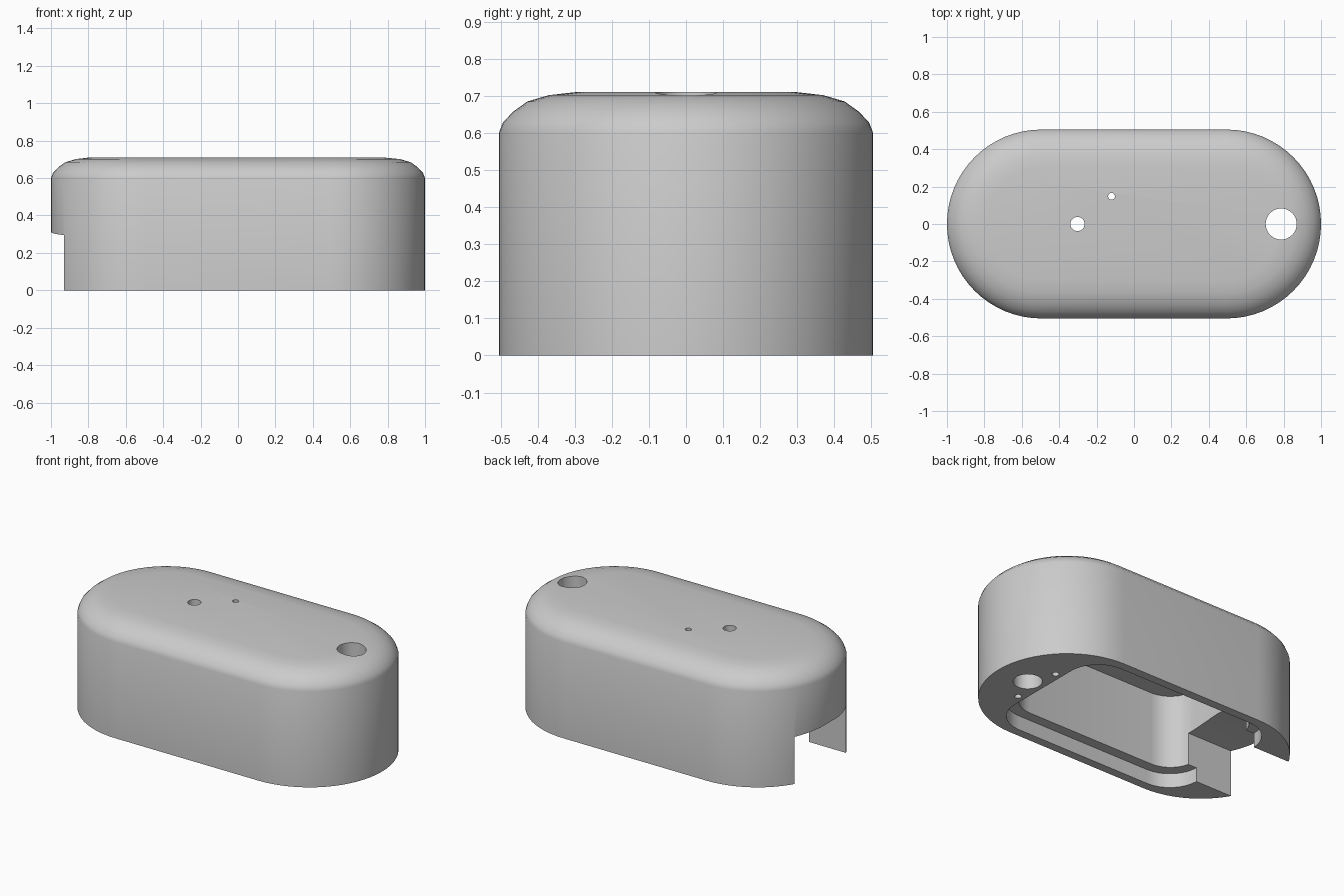
import bpy, bmesh, math

if "Cube" in bpy.data.objects:
    bpy.data.objects.remove(bpy.data.objects["Cube"], do_unlink=True)

grey = bpy.data.materials.new("plain grey")
grey.use_nodes = True
colour = (0.6, 0.6, 0.6, 1)
grey.diffuse_color = colour
grey.node_tree.nodes["Principled BSDF"].inputs["Base Color"].default_value = colour


def rounded_rect(half_x, half_y, radius, steps):
    """Counter-clockwise outline; radius == half_y gives a stadium."""
    points = []
    for quarter, (sx, sy) in enumerate([(1, 1), (-1, 1), (-1, -1), (1, -1)]):
        for i in range(steps + 1):
            a = (quarter + i / steps) * math.pi / 2
            p = (sx * (half_x - radius) + radius * math.cos(a),
                 sy * (half_y - radius) + radius * math.sin(a))
            if not points or math.dist(p, points[-1]) > 1e-5:
                points.append(p)
    if math.dist(points[0], points[-1]) < 1e-5:
        points.pop()
    return points


def loft(name, rings):
    """Solid through a list of equal rings of 3D points."""
    bm = bmesh.new()
    loops = [[bm.verts.new(p) for p in ring] for ring in rings]
    n = len(loops[0])
    for low, high in zip(loops, loops[1:]):
        for i in range(n):
            j = (i + 1) % n
            bm.faces.new((low[i], low[j], high[j], high[i]))
    bm.faces.new(loops[0][::-1])
    bm.faces.new(loops[-1])
    bmesh.ops.recalc_face_normals(bm, faces=bm.faces)
    mesh = bpy.data.meshes.new(name)
    bm.to_mesh(mesh)
    bm.free()
    obj = bpy.data.objects.new(name, mesh)
    bpy.context.collection.objects.link(obj)
    mesh.materials.append(grey)
    return obj


def prism(name, outline, z0, z1):
    return loft(name, [[(x, y, z) for x, y in outline] for z in (z0, z1)])


def round_hole(name, x, y, radius, z0, z1):
    outline = [(x + radius * math.cos(math.tau * i / 32),
                y + radius * math.sin(math.tau * i / 32)) for i in range(32)]
    return prism(name, outline, z0, z1)


# Stadium-shaped housing with a soft, wide rounded top edge
straight = 0.495
levels = [(0.505, 0), (0.505, 0.6), (0.494, 0.628), (0.467, 0.657),
          (0.428, 0.685), (0.37, 0.702), (0.3, 0.71)]
housing = loft("housing", [[(x, y, z) for x, y in
                            rounded_rect(straight + r, r, r, 16)]
                           for r, z in levels])

# Cable slot with a slightly peaked roof, open at the right end
slot_profile = [(-0.254, -0.1), (0.254, -0.1), (0.254, 0.295),
                (0, 0.312), (-0.254, 0.295)]

cutters = [
    prism("cavity_cutter", rounded_rect(0.62, 0.385, 0.17, 8), -0.1, 0.555),
    prism("lid_recess_cutter", rounded_rect(0.675, 0.45, 0.2, 8), -0.1, 0.09),
    loft("slot_cutter", [[(x, y, z) for y, z in slot_profile]
                         for x in (-1.1, -0.45)]),
    round_hole("large_hole_cutter", 0.787, 0, 0.083, -0.1, 0.8),
    round_hole("medium_hole_cutter", -0.302, 0, 0.038, 0.5, 0.8),
    round_hole("small_hole_cutter", -0.12, 0.148, 0.018, 0.5, 0.8),
]
# Blind screw holes beside the large hole
for side in (-1, 1):
    cutters.append(round_hole("screw_hole_cutter", 0.72, side * 0.165,
                              0.02, -0.1, 0.3))

for cutter in cutters:
    cutter.hide_render = True
    cut = housing.modifiers.new(cutter.name, 'BOOLEAN')
    cut.operation = 'DIFFERENCE'
    cut.solver = 'EXACT'
    cut.object = cutter

# Bake the cuts and remove the cutters
graph = bpy.context.evaluated_depsgraph_get()
finished = bpy.data.meshes.new_from_object(housing.evaluated_get(graph))
housing.modifiers.clear()
housing.data = finished
for cutter in cutters:
    bpy.data.objects.remove(cutter, do_unlink=True)

bpy.ops.object.select_all(action='DESELECT')
housing.select_set(True)
bpy.context.view_layer.objects.active = housing
bpy.ops.object.shade_smooth_by_angle(angle=math.radians(35))
